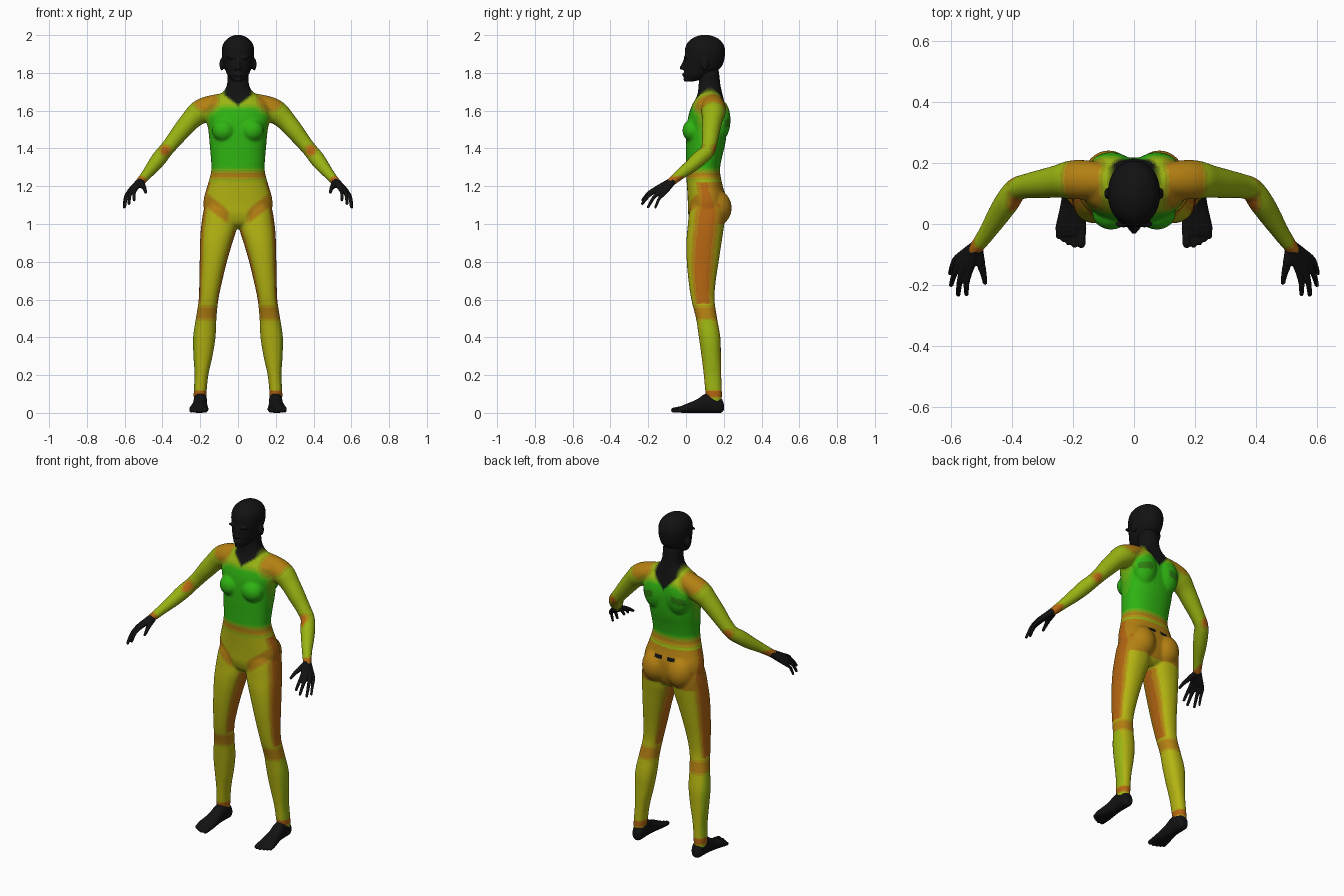
import bpy, bmesh
from math import sin, cos, pi, copysign, hypot
from mathutils import Vector, Matrix

if "Cube" in bpy.data.objects:
    bpy.data.objects.remove(bpy.data.objects["Cube"])


def spline(rows, n=5):
    """Catmull-Rom interpolation through rows of numbers."""
    out = []
    for i in range(len(rows) - 1):
        a, b, c, d = (rows[max(0, min(len(rows) - 1, i + k))] for k in (-1, 0, 1, 2))
        for j in range(n):
            t = j / n
            out.append([q + .5 * t * (r - p + t * (2 * p - 5 * q + 4 * r - w + t * (3 * (q - r) + w - p)))
                        for p, q, r, w in zip(a, b, c, d)])
    return out + [list(rows[-1])]


def skin(bm, rings, s):
    loops = [[bm.verts.new((p.x * s, p.y, p.z)) for p in r] for r in rings]
    for a, b in zip(loops, loops[1:]):
        for i in range(len(a)):
            j = (i + 1) % len(a)
            bm.faces.new((a[i], a[j], b[j], b[i]))
    bm.faces.new(loops[0])
    bm.faces.new(loops[-1])


def ring(c, u, v, power=2.0, n=32):
    f = lambda w: copysign(abs(w) ** (2 / power), w)
    return [c + u * f(cos(2 * pi * i / n)) + v * f(sin(2 * pi * i / n)) for i in range(n)]


def stack(bm, rows, s=1, power=2.25):
    """Horizontal sections: z, x0, x1, y0, y1."""
    skin(bm, [ring(Vector(((a + b) / 2, (c + d) / 2, z)), Vector((abs(b - a) / 2, 0, 0)),
                   Vector((0, abs(d - c) / 2, 0)), power) for z, a, b, c, d in spline(rows)], s)


def ball(bm, c, r, s=1):
    m = Matrix.Translation((c[0] * s, c[1], c[2])) @ Matrix.Diagonal((*r, 1))
    bmesh.ops.create_uvsphere(bm, u_segments=24, v_segments=16, radius=1, matrix=m)


def tube(bm, pts, s=1):
    """Round tube with ball ends: x, y, z, radius."""
    rows = spline(pts)
    ps = [Vector(r[:3]) for r in rows]
    rings = []
    for i, p in enumerate(ps):
        t = (ps[min(i + 1, len(ps) - 1)] - ps[max(i - 1, 0)]).normalized()
        u = t.cross(Vector((.3, 1, .2))).normalized() if abs(t.y) < .9 else t.cross(Vector((1, 0, 0))).normalized()
        rings.append(ring(p, u * rows[i][3], t.cross(u) * rows[i][3], n=20))
    skin(bm, rings, s)
    for e in (pts[0], pts[-1]):
        ball(bm, e[:3], [e[3]] * 3, s)


materials = {}


def material(rgb):
    key = tuple(round(c ** .45 * 10) for c in rgb)
    if key not in materials:
        m = bpy.data.materials.new("skin_shade_%d_%d_%d" % key)
        m.diffuse_color = (*[max(.006, (k / 10) ** 2.22) for k in key], 1)
        m.use_nodes = True
        m.node_tree.nodes["Principled BSDF"].inputs["Base Color"].default_value = m.diffuse_color
        materials[key] = m
    return materials[key]


def finish(name, bm, voxel, smooth, shade):
    """Fuse the overlapping pieces, smooth them and colour the faces."""
    bmesh.ops.recalc_face_normals(bm, faces=bm.faces)
    me = bpy.data.meshes.new(name)
    bm.to_mesh(me)
    bm.free()
    ob = bpy.data.objects.new(name, me)
    bpy.context.collection.objects.link(ob)
    r = ob.modifiers.new("fuse", 'REMESH')
    r.mode, r.voxel_size = 'VOXEL', voxel
    sm = ob.modifiers.new("soften", 'SMOOTH')
    sm.factor, sm.iterations = .5, smooth
    dg = bpy.context.evaluated_depsgraph_get()
    ob.data = bpy.data.meshes.new_from_object(ob.evaluated_get(dg))
    ob.modifiers.clear()
    ob.data.materials.clear()
    slots = {}
    for p in ob.data.polygons:
        m = material(shade(p.center, p.normal))
        if m.name not in slots:
            slots[m.name] = len(slots)
            ob.data.materials.append(m)
        p.material_index = slots[m.name]
        p.use_smooth = True


BLACK, GREEN = Vector((.006,) * 3), Vector((.03, .5, .01))
YELLOW, LIME, ORANGE = Vector((.46, .48, .01)), Vector((.34, .5, .01)), Vector((.42, .11, .01))


def step(d, inner, outer):
    t = max(0, min(1, (outer - d) / (outer - inner)))
    return t * t * (3 - 2 * t)


def black(p, n):
    return BLACK


def body_shade(p, n):
    x, y, z = abs(p.x), p.y, p.z
    c = LIME.lerp(YELLOW, step(z, 1.1, 1.3)) if x < .22 else LIME
    c = c.lerp(GREEN, step(x, .14, .185) * step(abs(z - 1.45), .15, .2))
    o = max(step(hypot(x - .385, z - 1.39), .01, .05),                      # elbow
            .8 * step(hypot(x - .17, z - 1.66), .04, .1),                   # shoulder
            step(abs(z - .53), .01, .06) * .8, step(abs(z - .1), .01, .03),  # knee, ankle
            step(abs(z - 1.26), .0, .04) * .7 * (x < .22),                  # waist
            step(hypot(x - .515, z - 1.225), .02, .04))                     # wrist
    if .58 < z < 1.22 and x < .25:                                          # hips and thighs
        o = max(o, step(1 - abs(n.x), .05, .35) * .85)
        if y < .12:
            o = max(o, step(abs(z - 1.0 - x * .75), .015, .06) * .8 * step(.04 - x, -.03, .01))
        elif z > 1:
            o = max(o, .6)
    c = c.lerp(ORANGE, o)
    low = 1.63 + x * .75 if y < .13 else 1.58 + x * 1.1                     # neck
    k = step(low - z, -.01, .02) * step(x, .06, .1)
    if abs(z - 1.165) < .01 and .015 < x < .07 and y > .12:
        k = 1
    if y > .15 and abs(z - 1.56 + x * .2) < .02 and .06 < x < .14:
        k = max(k, .5)
    return c.lerp(BLACK, k)


# torso, arms and legs
bm = bmesh.new()
torso = [(.975, .05, .07, .16), (1.0, .12, .03, .19), (1.05, .17, .012, .21), (1.1, .183, .01, .215),
         (1.15, .178, .008, .21), (1.2, .163, .005, .195), (1.28, .142, 0, .18), (1.35, .144, 0, .19),
         (1.42, .15, 0, .207), (1.5, .158, .003, .217), (1.57, .172, .012, .217), (1.63, .165, .032, .207),
         (1.67, .125, .055, .197), (1.70, .078, .063, .19), (1.74, .058, .067, .182), (1.8, .055, .07, .175),
         (1.85, .05, .08, .165)]
stack(bm, [(z, -w, w, a, b) for z, w, a, b in torso])
for s in (1, -1):
    ball(bm, (.075, .035, 1.495), (.062, .054, .06), s)
    ball(bm, (.083, .15, 1.085), (.085, .092, .1), s)
    ball(bm, (.075, .18, 1.55), (.075, .056, .11), s)
    tube(bm, [(.07, .14, 1.64, .055), (.15, .145, 1.615, .064), (.205, .145, 1.59, .064),
              (.25, .14, 1.55, .054), (.30, .132, 1.492, .048), (.35, .125, 1.43, .041),
              (.387, .113, 1.385, .039), (.415, .075, 1.35, .041), (.445, .03, 1.31, .037),
              (.48, -.025, 1.267, .029), (.512, -.07, 1.23, .024), (.525, -.085, 1.218, .022)], s)
    stack(bm, [(.05, .168, .232, .12, .188), (.1, .167, .235, .104, .19), (.2, .157, .23, .094, .187),
               (.3, .135, .236, .082, .185), (.4, .119, .238, .068, .182), (.5, .114, .223, .053, .165),
               (.6, .104, .208, .028, .151), (.7, .083, .205, .013, .158), (.8, .059, .203, .004, .173),
               (.9, .03, .201, .002, .188), (.98, .008, .196, .008, .2), (1.08, .02, .18, .02, .21),
               (1.14, .05, .15, .05, .18)], s)
finish("body", bm, .007, 6, body_shade)

# head with nose, lips and ears
bm = bmesh.new()
head = [(1.754, .02, 0, .035), (1.765, .036, -.004, .08), (1.79, .056, -.008, .13), (1.82, .069, -.01, .177),
        (1.85, .077, -.009, .197), (1.89, .085, -.007, .206), (1.93, .085, -.005, .206), (1.96, .075, .008, .193),
        (1.982, .055, .032, .17), (1.996, .029, .063, .138), (2.002, .008, .09, .11)]
stack(bm, [(z, -w, w, a, b) for z, w, a, b in head], power=2.1)
tube(bm, [(0, -.002, 1.88, .008), (0, -.012, 1.85, .009), (0, -.023, 1.826, .011)])
ball(bm, (0, -.01, 1.79), (.024, .011, .011))
ball(bm, (0, -.002, 1.765), (.02, .012, .012))
for s in (1, -1):
    ball(bm, (.012, -.012, 1.823), (.009, .011, .007), s)
    ball(bm, (.035, .0, 1.882), (.028, .012, .008), s)
    ball(bm, (.086, .1, 1.845), (.012, .019, .034), s)
finish("head", bm, .005, 4, black)

# hands: wrist, palm bones, fingers and thumb
for s, side in ((1, "left"), (-1, "right")):
    bm = bmesh.new()
    wrist = (.515, -.072, 1.228)
    fingers = [((.584, -.115, 1.162), (.604, -.162, 1.088), .0085),
               ((.576, -.135, 1.172), (.6, -.2, 1.09), .0095),
               ((.561, -.15, 1.181), (.577, -.231, 1.108), .0098),
               ((.542, -.157, 1.187), (.55, -.23, 1.127), .0095)]
    for knuckle, tip, r in fingers:
        k, t, w = Vector(knuckle), Vector(tip), Vector(wrist)
        bend = k.lerp(t, .5) + Vector((.004, -.004, .008))
        tube(bm, [(*w, .021), (*w.lerp(k, .5), .017), (*k, r * 1.3), (*bend, r), (*t, r * .8)], s)
    tube(bm, [(.515, -.085, 1.215, .02), (.505, -.125, 1.203, .016), (.495, -.16, 1.188, .011),
              (.489, -.192, 1.168, .008)], s)
    finish(side + "_hand", bm, .0035, 3, black)

    # feet: lofted from heel to ball, then five toes
    bm = bmesh.new()
    rows = [(.2, .198, .016, .012, .05), (.185, .198, .03, 0, .08), (.145, .199, .036, 0, .105),
            (.1, .2, .036, 0, .1), (.06, .202, .04, 0, .073), (.02, .205, .046, 0, .055),
            (-.015, .207, .051, 0, .041), (-.04, .205, .046, .002, .03)]
    skin(bm, [ring(Vector((cx, y, (a + b) / 2)), Vector((w, 0, 0)), Vector((0, 0, (b - a) / 2)), 2.3)
              for y, cx, w, a, b in spline(rows)], s)
    for i, (x, tip, r) in enumerate([(.173, -.066, .015), (.196, -.068, .0115), (.215, -.06, .011),
                                     (.232, -.05, .0105), (.247, -.037, .01)]):
        tube(bm, [(x, -.015, r + .006, r), (x, -.04, r + .003, r), (x, tip, r, r * .9)], s)
    finish(side + "_foot", bm, .004, 3, black)
